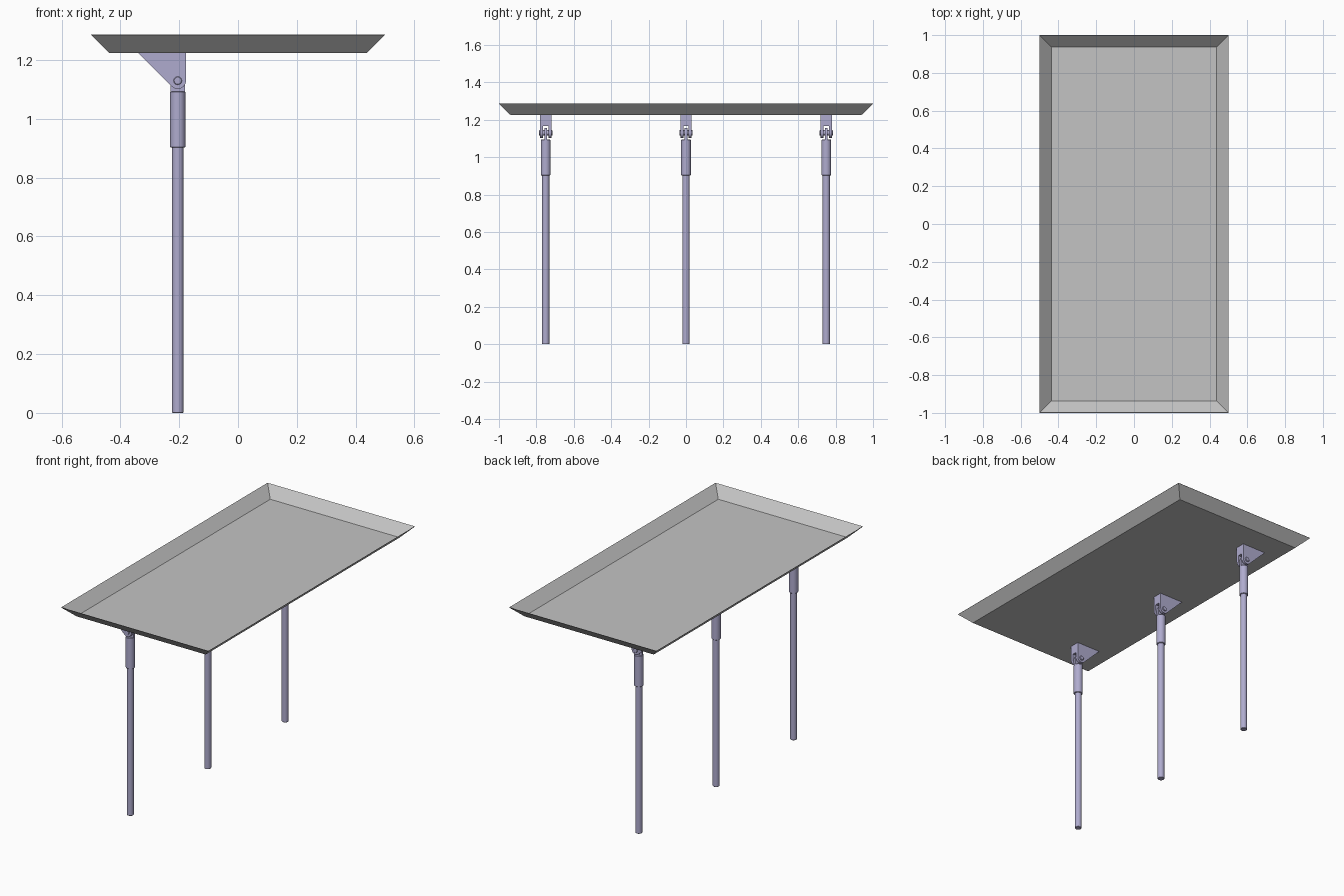
import bpy, bmesh, math
from mathutils import Matrix

if "Cube" in bpy.data.objects:
    bpy.data.objects.remove(bpy.data.objects["Cube"])


def material(name, rgb):
    m = bpy.data.materials.new(name)
    m.diffuse_color = (*rgb, 1)
    m.use_nodes = True
    m.node_tree.nodes["Principled BSDF"].inputs["Base Color"].default_value = m.diffuse_color
    return m


GREY = material("tray grey", (0.55, 0.55, 0.55))
LAVENDER = material("lavender metal", (0.43, 0.41, 0.62))


def finish(bm, name, mat, smooth=False):
    bmesh.ops.recalc_face_normals(bm, faces=bm.faces)
    mesh = bpy.data.meshes.new(name)
    bm.to_mesh(mesh)
    bm.free()
    mesh.materials.append(mat)
    ob = bpy.data.objects.new(name, mesh)
    bpy.context.collection.objects.link(ob)
    if smooth:
        bpy.ops.object.select_all(action='DESELECT')
        ob.select_set(True)
        bpy.context.view_layer.objects.active = ob
        bpy.ops.object.shade_smooth_by_angle(angle=math.radians(30))
    return ob


def cylinder(name, x, y, z, radius, length, along_y=False, bevel=0.002):
    bm = bmesh.new()
    bmesh.ops.create_cone(bm, cap_ends=True, segments=32, radius1=radius,
                          radius2=radius, depth=length)
    rims = [e for e in bm.edges if abs(e.verts[0].co.z - e.verts[1].co.z) < 1e-6]
    bmesh.ops.bevel(bm, geom=rims, offset=bevel, segments=1, affect='EDGES')
    if along_y:
        bm.transform(Matrix.Rotation(math.pi / 2, 4, 'X'))
    bm.transform(Matrix.Translation((x, y, z)))
    return finish(bm, name, LAVENDER, True)


def add_prism(bm, profile, y0, y1):
    """Extrude an (x, z) profile along y."""
    face = bm.faces.new([bm.verts.new((x, y0, z)) for x, z in profile])
    out = bmesh.ops.extrude_face_region(bm, geom=[face])
    new = [v for v in out["geom"] if isinstance(v, bmesh.types.BMVert)]
    bmesh.ops.translate(bm, verts=new, vec=(0, y1 - y0, 0))


def arc(cx, cz, r, a0, a1, n=14):
    angles = [math.radians(a0 + (a1 - a0) * i / n) for i in range(n + 1)]
    return [(cx + r * math.cos(a), cz + r * math.sin(a)) for a in angles]


# Shallow tray with sloping rim, open on top
Z_TRAY, Z_RIM = 1.225, 1.286
bm = bmesh.new()
corners = [(-1, -1), (1, -1), (1, 1), (-1, 1)]
low = [bm.verts.new((sx * 0.438, sy * 0.938, Z_TRAY)) for sx, sy in corners]
high = [bm.verts.new((sx * 0.5, sy * 1.0, Z_RIM)) for sx, sy in corners]
bm.faces.new(low)
for i in range(4):
    j = (i + 1) % 4
    bm.faces.new((low[i], low[j], high[j], high[i]))
tray = finish(bm, "tray", GREY)
# Thin sheet: keep the outer size by thickening towards the inside
if tray.data.polygons[0].normal.z > 0:
    tray.data.flip_normals()
sheet = tray.modifiers.new("sheet", 'SOLIDIFY')
sheet.thickness = 0.002
sheet.offset = -1

# Three posts, each with sleeve, tongue, forked bracket and pivot bolt
PX, PZ, R = -0.205, 1.13, 0.028
SLOT_TOP, SLOT = 1.166, 0.014
for label, y in (("front", -0.75), ("middle", 0.0), ("rear", 0.75)):
    cylinder(label + "_post", PX, y, 0.5, 0.0195, 1.0)
    cylinder(label + "_sleeve", PX, y, 0.998, 0.026, 0.19)

    bm = bmesh.new()
    tongue = [(PX - 0.025, 1.09), (PX + 0.025, 1.09)] + arc(PX, PZ, 0.025, 0, 180)
    add_prism(bm, tongue, y - 0.007, y + 0.007)
    finish(bm, label + "_tongue", LAVENDER, True)

    bm = bmesh.new()
    diagonal = PX + PZ - R * math.sqrt(2)      # x + z along the sloping edge
    right = PX + R
    cheek = [(diagonal - Z_TRAY, Z_TRAY)] + arc(PX, PZ, R, 225, 360) + [(right, Z_TRAY)]
    add_prism(bm, cheek, y - 0.03, y - SLOT)
    add_prism(bm, cheek, y + SLOT, y + 0.03)
    web = [(diagonal - Z_TRAY, Z_TRAY), (diagonal - SLOT_TOP, SLOT_TOP),
           (right, SLOT_TOP), (right, Z_TRAY)]
    add_prism(bm, web, y - SLOT, y + SLOT)
    finish(bm, label + "_bracket", LAVENDER, True)

    cylinder(label + "_bolt", PX, y, PZ, 0.014, 0.072, along_y=True)
